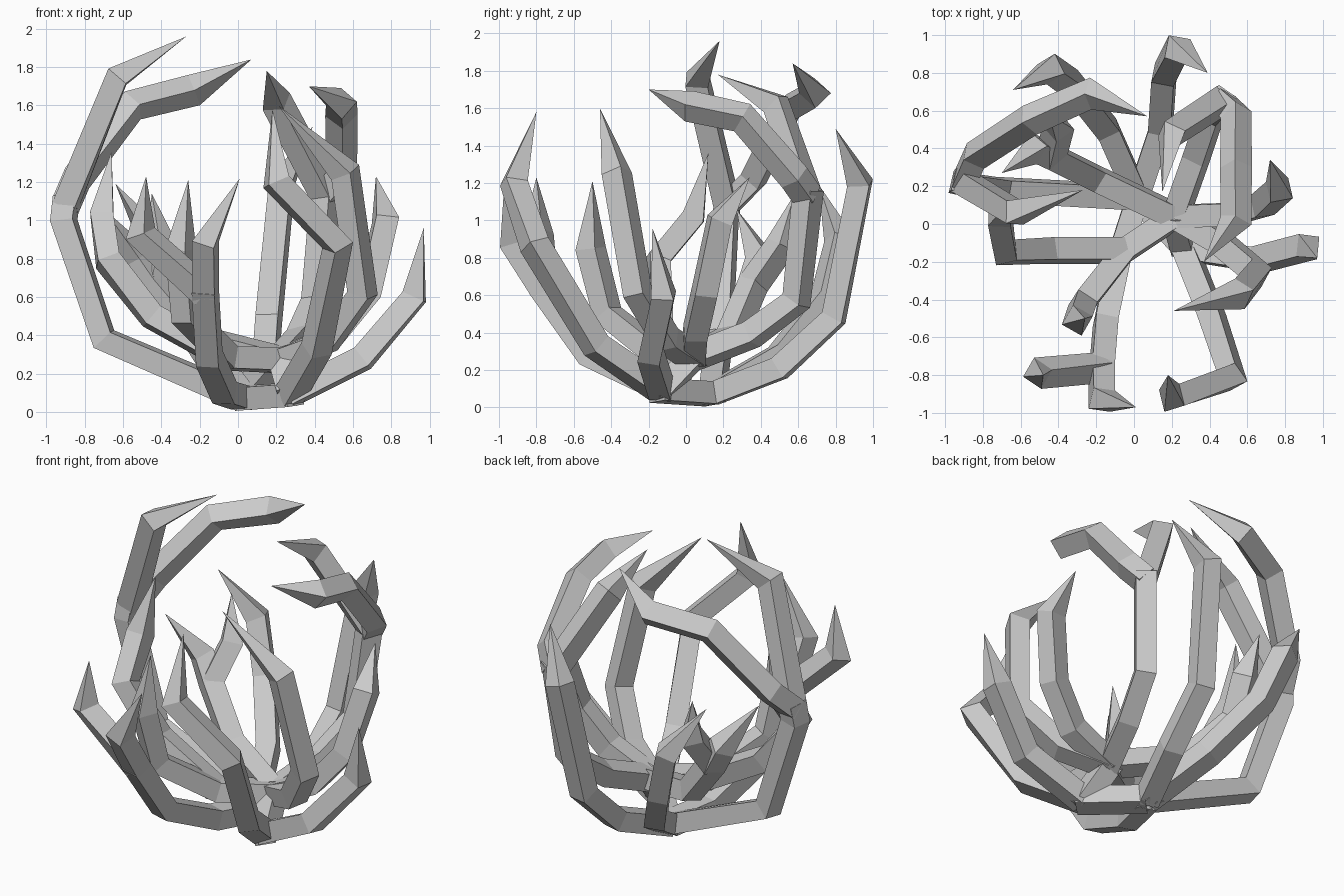
import bpy, bmesh
from mathutils import Vector

if "Cube" in bpy.data.objects:
    bpy.data.objects.remove(bpy.data.objects["Cube"])

CENTRE = Vector((0, 0, 1.0))
HALF = 0.06


def limb(name, pts, pointed=True):
    """Square bar swept along a path, mitred at the bends, last span a spike."""
    pts = [Vector(p) for p in pts]
    if not pointed:
        # run stems slightly into their forks
        pts[-1] += (pts[-1] - pts[-2]).normalized() * HALF * 0.6
    bm = bmesh.new()
    rings = []
    last = len(pts) - 1
    for i, p in enumerate(pts):
        if i == last and pointed:
            break
        a = (p - pts[i - 1]).normalized() if i else None
        b = (pts[i + 1] - p).normalized() if i < last else None
        t = (a + b).normalized() if a and b else (a or b)
        # keep one flat side turned away from the middle of the bowl
        out = p - CENTRE
        out = (out - t * out.dot(t)).normalized()
        side = t.cross(out)
        rings.append([bm.verts.new(p + HALF * (u * side + v * out))
                      for u, v in ((-1, -1), (1, -1), (1, 1), (-1, 1))])
    for r, s in zip(rings, rings[1:]):
        for k in range(4):
            n = (k + 1) % 4
            bm.faces.new((r[k], r[n], s[n], s[k]))
    bm.faces.new(rings[0])
    if pointed:
        tip = bm.verts.new(pts[-1])
        for k in range(4):
            bm.faces.new((rings[-1][k], rings[-1][(k + 1) % 4], tip))
    else:
        bm.faces.new(rings[-1])
    bmesh.ops.recalc_face_normals(bm, faces=bm.faces)
    me = bpy.data.meshes.new(name)
    bm.to_mesh(me)
    bm.free()
    bpy.context.collection.objects.link(bpy.data.objects.new(name, me))


# Joints shared by several branches
root = (0.02, 0.14, 0.072)
root_r = (0.27, -0.13, 0.09)
hub = (0.22, 0.04, 0.27)
inner = (-0.05, -0.14, 0.28)
fork_l = (-0.9, 0.22, 1.08)
fork_f = (-0.17, -0.76, 0.62)
fork_b = (0.46, 0.65, 1.13)
fork_i = (-0.44, 0.36, 0.66)

# Links between the joints
limb("base_link", [root, root_r], False)
limb("riser", [root_r, hub], False)

# Left branch, forked
limb("left_stem", [root, (-0.7, 0.18, 0.38), (-0.91, 0.21, 1.0), fork_l], False)
limb("left_upper_branch", [fork_l, (-0.63, 0.06, 1.75), (-0.27, 0.18, 1.96)])
limb("left_arching_branch", [fork_l, (-0.84, 0.36, 1.22), (-0.55, 0.55, 1.6),
                             (-0.23, 0.69, 1.68), (0.07, 0.57, 1.84)])

# Front branch, forked
limb("front_stem", [root, (-0.07, -0.14, 0.1), (-0.15, -0.52, 0.28), fork_f], False)
limb("front_left_prong", [fork_f, (-0.51, -0.79, 0.93), (-0.48, -0.8, 1.23)])
limb("front_right_prong", [fork_f, (-0.17, -0.93, 0.89), (0.01, -0.97, 1.22)])

# Back right branch, forked
limb("back_stem", [hub, (0.33, 0.35, 0.39), (0.41, 0.59, 0.57), fork_b], False)
limb("back_inner_prong", [fork_b, (0.2, 0.48, 1.62), (0.15, 0.17, 1.78)])
limb("back_outer_prong", [fork_b, (0.54, 0.58, 1.23), (0.54, 0.3, 1.55),
                          (0.54, 0.02, 1.61), (0.37, -0.2, 1.7)])

# Single branches from the base
limb("front_right_branch", [root_r, (0.41, -0.48, 0.33), (0.52, -0.81, 0.87),
                            (0.2, -0.92, 1.2), (0.18, -0.8, 1.58)])
limb("right_low_branch", [root_r, (0.65, -0.19, 0.28), (0.92, -0.12, 0.6), (0.97, -0.18, 0.96)])
limb("back_branch", [root, (0.14, 0.5, 0.21), (0.16, 0.79, 0.48),
                     (0.23, 0.93, 1.2), (0.39, 0.8, 1.49)])
limb("back_left_branch", [root, (-0.14, 0.5, 0.28), (-0.33, 0.74, 0.58),
                          (-0.44, 0.82, 0.9), (-0.64, 0.71, 1.19)])

# Inner left branch with a second prong
limb("inner_left_branch", [hub, (-0.2, 0.24, 0.38), fork_i,
                           (-0.53, 0.4, 0.8), (-0.7, 0.27, 1.06)])
limb("inner_left_prong", [fork_i, (-0.4, 0.51, 0.87), (-0.45, 0.58, 1.14)])

# Single branches from the inner hub
limb("inner_front_branch", [hub, inner, (-0.27, -0.42, 0.5),
                            (-0.3, -0.51, 0.85), (-0.26, -0.5, 1.21)])
limb("inner_side_branch", [inner, (-0.45, -0.14, 0.5), (-0.68, -0.15, 0.79),
                           (-0.71, 0.04, 1.02), (-0.66, 0.12, 1.36)])
limb("inner_right_branch", [hub, (0.5, 0.05, 0.4), (0.68, 0.1, 0.62),
                            (0.77, 0.18, 1.0), (0.72, 0.34, 1.23)])
limb("inner_tall_branch", [hub, (0.46, -0.1, 0.36), (0.65, -0.26, 0.62),
                           (0.56, -0.37, 1.25), (0.21, -0.46, 1.6)])
